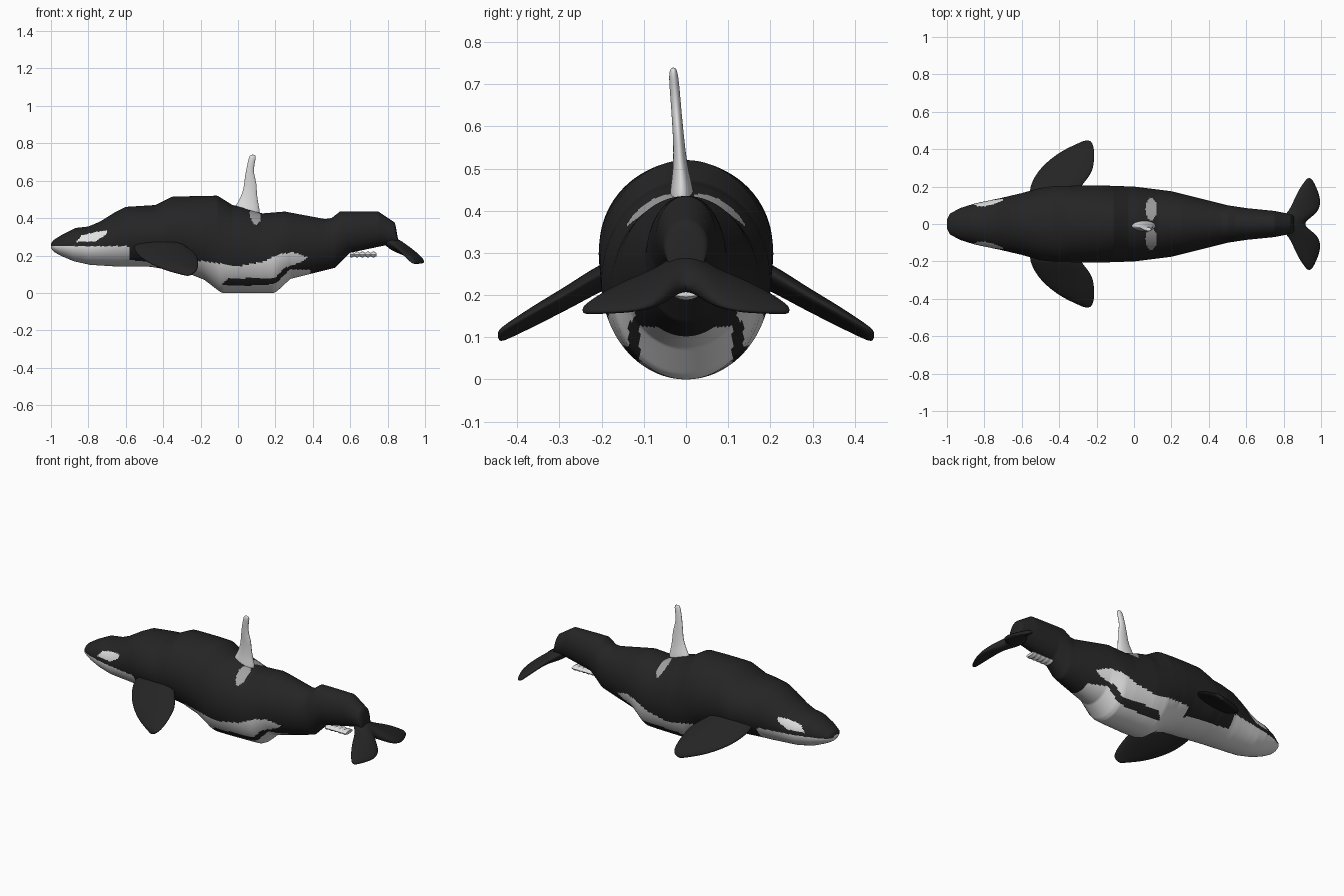
import bpy, bmesh, math
from mathutils import Vector as V

if "Cube" in bpy.data.objects:
    bpy.data.objects.remove(bpy.data.objects["Cube"])


def material(name, c):
    m = bpy.data.materials.new(name)
    m.diffuse_color = (c[0], c[1], c[2], 1)
    m.use_nodes = True
    m.node_tree.nodes["Principled BSDF"].inputs["Base Color"].default_value = m.diffuse_color
    return m


BLACK = material("black skin", (0.018, 0.018, 0.018))
WHITE = material("white skin", (0.75, 0.75, 0.75))
GREY = material("grey saddle", (0.36, 0.36, 0.36))


def loft(name, rings, sides, mats, rule=None, subdiv=0):
    """Skin elliptical rings; each ring = (edge a, edge b, half thickness vector)."""
    bm = bmesh.new()
    loops = []
    for a, b, t in rings:
        a, b, t = V(a), V(b), V(t)
        c, u = (a + b) / 2, (b - a) / 2
        loops.append([bm.verts.new(c + u * math.cos(k * math.tau / sides)
                                   + t * math.sin(k * math.tau / sides)) for k in range(sides)])
    for p, q in zip(loops, loops[1:]):
        for k in range(sides):
            n = (k + 1) % sides
            bm.faces.new((p[k], p[n], q[n], q[k]))
    bm.faces.new(loops[0])
    bm.faces.new(loops[-1])
    bmesh.ops.recalc_face_normals(bm, faces=bm.faces)
    if rule:
        for f in bm.faces:
            f.material_index = rule(f.calc_center_median())
    me = bpy.data.meshes.new(name)
    bm.to_mesh(me)
    bm.free()
    for m in mats:
        me.materials.append(m)
    ob = bpy.data.objects.new(name, me)
    bpy.context.collection.objects.link(ob)
    if subdiv:
        ob.modifiers.new("Smooth", 'SUBSURF').levels = subdiv
    bpy.ops.object.select_all(action='DESELECT')
    ob.select_set(True)
    bpy.context.view_layer.objects.active = ob
    bpy.ops.object.shade_smooth_by_angle(angle=math.radians(40))
    return ob


def interp(table, x):
    for (x0, y0), (x1, y1) in zip(table, table[1:]):
        if x <= x1:
            return y0 + (y1 - y0) * max(0, x - x0) / (x1 - x0)
    return table[-1][1]


def inside(poly, x, z):
    hit = False
    for (x0, z0), (x1, z1) in zip(poly, poly[1:] + poly[:1]):
        if (z0 > z) != (z1 > z) and x < (x1 - x0) * (z - z0) / (z1 - z0) + x0:
            hit = not hit
    return hit


# body profiles along x: back line, belly line, half width
TOP = [(-1, .26), (-.99, .28), (-.94, .312), (-.87, .347), (-.8, .355), (-.74, .38), (-.66, .43),
       (-.6, .46), (-.44, .47), (-.35, .515), (-.11, .52), (-.03, .47), (.02, .46), (.13, .425),
       (.25, .435), (.465, .395), (.5, .4), (.545, .435), (.75, .435), (.84, .375), (.855, .29)]
BOTTOM = [(-1, .24), (-.985, .22), (-.95, .2), (-.88, .17), (-.79, .15), (-.63, .14), (-.47, .14),
          (-.28, .11), (-.18, .07), (-.095, .005), (-.08, 0), (.19, 0), (.21, .01), (.28, .075),
          (.52, .135), (.6, .215), (.79, .255), (.855, .25)]
WIDTH = [(-1, .025), (-.985, .055), (-.93, .085), (-.85, .11), (-.72, .137), (-.6, .165),
         (-.5, .193), (-.42, .203), (-.2, .207), (0, .2), (.2, .175), (.4, .125), (.5, .1),
         (.6, .085), (.75, .07), (.84, .052), (.855, .04)]

# colour regions in side view
EYE_PATCH = [(-.865, .272), (-.835, .308), (-.765, .325), (-.70, .336), (-.705, .31), (-.765, .275)]
FLANK = [(-.26, 0), (-.26, .178), (.01, .145), (.13, .165), (.225, .21), (.3, .215), (.375, .19),
         (.34, .165), (.25, .135), (.2, .08), (-.05, .078), (-.09, .045), (-.09, 0)]


def skin(p):
    x, y, z = p.x, abs(p.y), p.z
    mid = (interp(TOP, x) + interp(BOTTOM, x)) / 2
    if x < -.58 and z < .25:
        return 1                                    # lower jaw
    if inside(EYE_PATCH, x, z) or inside(FLANK, x, z):
        return 1
    if -.6 < x < .39 and z < mid and y < (.11 if x < .28 else .11 - (x - .28) * .4):
        return 1                                    # belly
    if z > mid and ((x - .092) / .03) ** 2 + ((y - .08) / .06) ** 2 < 1:
        return 2                                    # saddle patches
    return 0


N = 310
rings = []
for i in range(N + 1):
    x = -1 + 1.855 * i / N
    t, b = interp(TOP, x), interp(BOTTOM, x)
    rings.append(((x, 0, b), (x, 0, t), (0, interp(WIDTH, x), 0)))
loft("body", rings, 128, [BLACK, WHITE, GREY], skin)

# dorsal fin: height, front x, rear x, sideways lean, half thickness
FIN = [(.40, -.03, .125, -.01, .034), (.46, -.018, .113, -.01, .026), (.50, .008, .105, -.013, .018),
       (.55, .028, .1, -.016, .014), (.59, .033, .1, -.019, .013), (.64, .04, .083, -.023, .012),
       (.69, .05, .088, -.027, .012), (.725, .058, .097, -.03, .011), (.74, .066, .092, -.03, .006)]
loft("dorsal_fin", [((x0, y, z), (x1, y, z), (0, t, 0)) for z, x0, x1, y, t in FIN],
     20, [WHITE], subdiv=2)

# flippers: span y, leading x, trailing x, height, half thickness
FLIPPER = [(.13, -.56, -.33, .272, .03), (.20, -.56, -.285, .243, .028), (.27, -.525, -.222, .2, .024),
           (.33, -.47, -.212, .167, .022), (.39, -.39, -.21, .133, .018), (.43, -.3, -.22, .11, .014),
           (.446, -.265, -.235, .1, .008)]
for side, label in ((1, "left"), (-1, "right")):
    loft(label + "_flipper",
         [((x0, side * y, z - .01), (x1, side * y, z + .01), (0, side * t * .45, t * .9))
          for y, x0, x1, z, t in FLIPPER], 20, [BLACK], subdiv=2)

# tail flukes: span y, leading x, trailing x, half thickness, mirrored across the notch
FLUKE = [(0, .77, .9, .032), (.035, .79, .945, .028), (.07, .83, .99, .022), (.13, .855, 1.0, .017),
         (.19, .885, .978, .014), (.23, .915, .958, .011), (.246, .928, .945, .006)]


def fluke_point(x, y):
    return (x, y, .268 - (x - .82) * .53 - .04 * (y / .24) ** 2)


span = [(-y, a, b, t) for y, a, b, t in FLUKE[:0:-1]] + FLUKE
loft("tail_flukes", [(fluke_point(a, y), fluke_point(b, y), (t * .5, 0, t)) for y, a, b, t in span],
     20, [BLACK], subdiv=2)

# small lumpy ridge under the tail
ridge = []
for i in range(25):
    x = .6 + .14 * i / 24
    r = .013 + .004 * math.sin(i * math.tau / 5)
    ridge.append(((x, -.032, .205), (x, .032, .205), (0, 0, r)))
loft("tail_ridge", ridge, 16, [WHITE])
